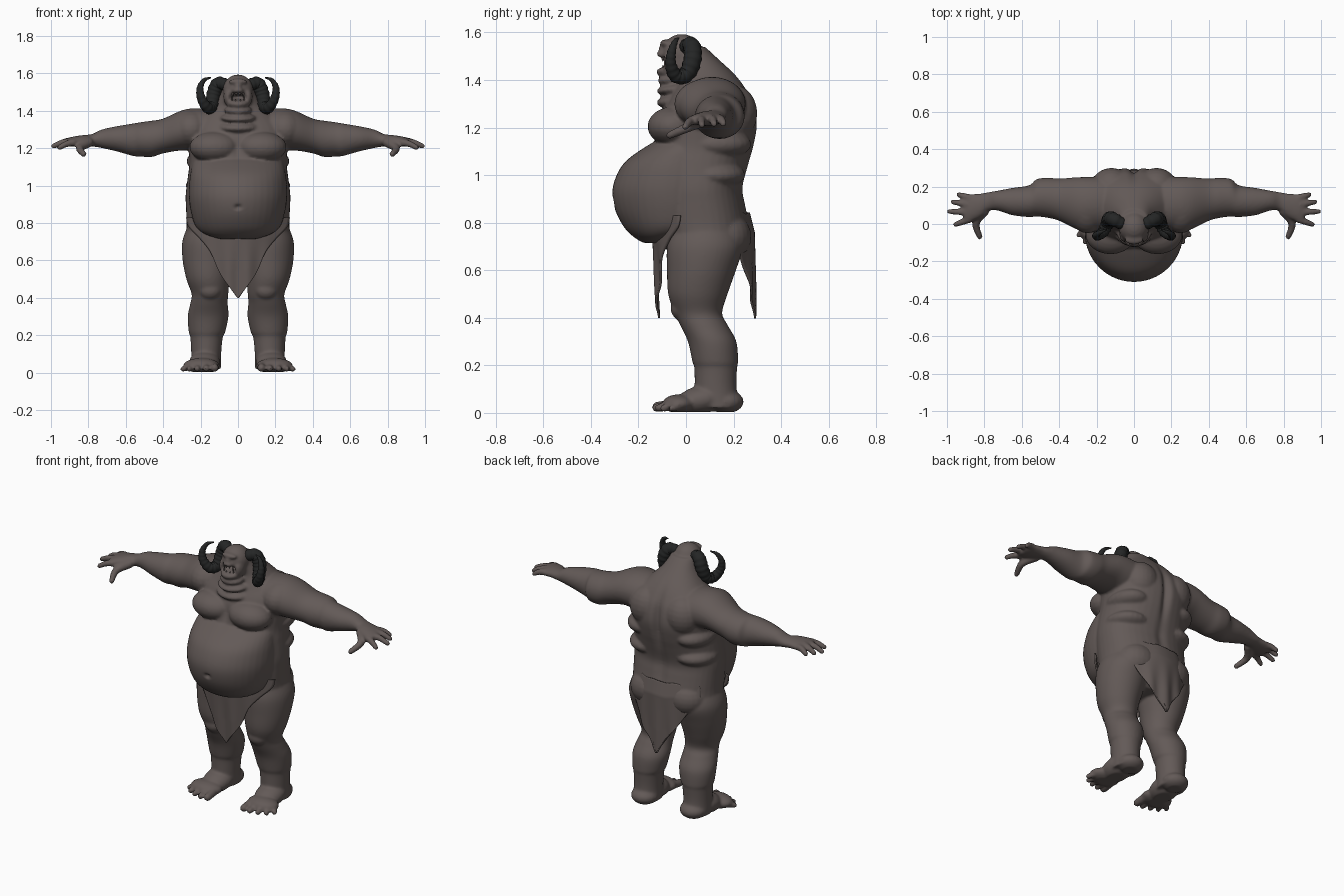
import bpy, bmesh, math
from mathutils import Vector, Matrix

if "Cube" in bpy.data.objects:
    bpy.data.objects.remove(bpy.data.objects["Cube"])


def material(name, col):
    m = bpy.data.materials.new(name)
    m.diffuse_color = (*col, 1)
    m.use_nodes = True
    m.node_tree.nodes["Principled BSDF"].inputs["Base Color"].default_value = m.diffuse_color
    return m


SKIN = material("brown_skin", (0.125, 0.102, 0.096))
HORN = material("dark_horn", (0.018, 0.019, 0.019))


def smooth_rows(rows, n):
    """Catmull-Rom interpolation through rows of numbers."""
    out = []
    for i in range(len(rows) - 1):
        p0, p1, p2 = rows[max(i - 1, 0)], rows[i], rows[i + 1]
        p3 = rows[min(i + 2, len(rows) - 1)]
        for k in range(n):
            t = k / n
            out.append([0.5 * (2 * b + (c - a) * t + (2 * a - 5 * b + 4 * c - d) * t * t
                               + (3 * b - a - 3 * c + d) * t ** 3)
                        for a, b, c, d in zip(p0, p1, p2, p3)])
    return out + [list(rows[-1])]


def loft(bm, axis, rows, side=1, power=2.0, seg=40):
    """Closed tube of ovals; row = (station, centre1, centre2, radius1, radius2)."""
    rings = []
    for t, c1, c2, r1, r2 in smooth_rows(rows, 5):
        ring = []
        for k in range(seg):
            a = 2 * math.pi * k / seg
            c, s = math.cos(a), math.sin(a)
            u = c1 + r1 * math.copysign(abs(c) ** (2 / power), c)
            v = c2 + r2 * math.copysign(abs(s) ** (2 / power), s)
            ring.append(bm.verts.new((u * side, v, t) if axis == "z" else (t * side, u, v)))
        rings.append(ring)
    for a, b in zip(rings, rings[1:]):
        for k in range(seg):
            bm.faces.new((a[k], a[(k + 1) % seg], b[(k + 1) % seg], b[k]))
    bm.faces.new(rings[0])
    bm.faces.new(rings[-1])


def blob(bm, pos, rad, side=1, rx=0.0, seg=24):
    m = (Matrix.Translation((pos[0] * side, pos[1], pos[2])) @ Matrix.Rotation(rx, 4, "X")
         @ Matrix.Diagonal((*rad, 1)))
    bmesh.ops.create_uvsphere(bm, u_segments=seg, v_segments=seg // 2, radius=1, matrix=m)


def digit(bm, pts, r0, r1, side):
    """Finger or toe: a chain of overlapping balls."""
    path = smooth_rows(pts, 8)
    for i, p in enumerate(path):
        r = r0 + (r1 - r0) * i / (len(path) - 1)
        blob(bm, p, (r, r, r), side, seg=12)


def finish(name, me, mat):
    ob = bpy.data.objects.new(name, me)
    bpy.context.collection.objects.link(ob)
    me.materials.clear()
    me.materials.append(mat)
    for p in me.polygons:
        p.use_smooth = True
        p.material_index = 0
    return ob


def apply_mods(ob):
    dg = bpy.context.evaluated_depsgraph_get()
    me = bpy.data.meshes.new_from_object(ob.evaluated_get(dg))
    name, mat = ob.name, ob.data.materials[0]
    bpy.data.objects.remove(ob)
    return finish(name, me, mat)


bm = bmesh.new()
# torso with hips, hunched back and neck
loft(bm, "z", [(.60, 0, .07, .14, .10), (.66, 0, .08, .24, .15), (.72, 0, .085, .275, .18),
               (.80, 0, .07, .275, .195), (.88, 0, .06, .278, .19), (.95, 0, .055, .28, .185),
               (1.05, 0, .06, .268, .205), (1.12, 0, .075, .26, .21), (1.21, 0, .09, .265, .21),
               (1.30, 0, .10, .265, .185), (1.36, 0, .10, .22, .155), (1.42, 0, .085, .15, .125),
               (1.48, 0, .045, .10, .10), (1.54, 0, .01, .075, .07)], power=2.25)
# belly
loft(bm, "z", [(.715, 0, -.12, .10, .06), (.74, 0, -.10, .175, .12), (.78, 0, -.06, .225, .20),
               (.85, 0, -.05, .25, .247), (.93, 0, -.05, .262, .26), (1.0, 0, -.04, .262, .252),
               (1.06, 0, -.03, .255, .222), (1.12, 0, 0, .24, .17), (1.16, 0, .02, .20, .12)])
# neck rolls, head, jaw, brow, nose
for y, z, rx, ry, rz in ((-.05, 1.405, .075, .07, .026), (-.035, 1.365, .098, .09, .026),
                         (-.02, 1.318, .115, .105, .034)):
    blob(bm, (0, y, z), (rx, ry, rz), rx=.15)
blob(bm, (0, -.018, 1.508), (.082, .085, .086))
blob(bm, (0, -.065, 1.438), (.062, .062, .03))
blob(bm, (0, -.085, 1.555), (.05, .025, .016))
blob(bm, (0, -.10, 1.506), (.03, .026, .018))
blob(bm, (0, -.096, 1.532), (.019, .019, .019))

for s in (1, -1):
    # chest, shoulder blades, side rolls, buttocks, cheeks
    blob(bm, (.125, -.055, 1.205), (.135, .107, .083), s)
    blob(bm, (.12, .20, 1.26), (.11, .10, .12), s)
    blob(bm, (.16, .13, 1.13), (.115, .145, .065), s)
    blob(bm, (.15, .11, 1.00), (.13, .14, .06), s)
    blob(bm, (.12, .16, .74), (.13, .115, .11), s)
    blob(bm, (.05, -.05, 1.475), (.028, .05, .05), s)
    # arm
    loft(bm, "x", [(.10, .11, 1.29, .14, .11), (.22, .11, 1.298, .142, .115),
                   (.30, .11, 1.295, .14, .107), (.40, .13, 1.265, .113, .093),
                   (.46, .14, 1.25, .107, .097), (.52, .14, 1.247, .10, .092),
                   (.56, .122, 1.245, .085, .087), (.65, .12, 1.25, .073, .067),
                   (.73, .125, 1.25, .053, .049), (.78, .12, 1.242, .05, .033),
                   (.82, .10, 1.24, .063, .031), (.88, .085, 1.235, .074, .027),
                   (.91, .08, 1.232, .068, .020)], s)
    blob(bm, (.25, .10, 1.30), (.11, .15, .108), s)
    # fingers and thumb
    for a, b in (((.88, .14, 1.237), (.938, .157, 1.217)), ((.89, .105, 1.24), (.968, .118, 1.215)),
                 ((.89, .063, 1.237), (.987, .067, 1.211)), ((.88, .025, 1.23), (.955, -.003, 1.203))):
        mid = ((a[0] + b[0]) / 2, (a[1] + b[1]) / 2, (a[2] + b[2]) / 2 + .006)
        digit(bm, [a, mid, b], .021, .0145, s)
    digit(bm, [(.80, .07, 1.23), (.845, .005, 1.20), (.825, -.068, 1.168)], .028, .016, s)
    # leg
    loft(bm, "z", [(.02, .17, .135, .08, .095), (.10, .17, .125, .08, .088),
                   (.19, .168, .125, .087, .09), (.215, .166, .123, .097, .096),
                   (.30, .16, .11, .109, .102), (.37, .155, .075, .10, .10),
                   (.42, .15, .052, .098, .10), (.50, .16, .05, .116, .125),
                   (.60, .16, .065, .136, .145), (.70, .16, .08, .138, .16),
                   (.78, .15, .08, .12, .14)], s)
    blob(bm, (.15, -.02, .44), (.06, .045, .05), s)
    # foot and toes
    blob(bm, (.168, .165, .047), (.08, .078, .05), s)
    blob(bm, (.178, .065, .055), (.083, .11, .06), s, rx=.2)
    blob(bm, (.195, -.03, .038), (.098, .07, .04), s)
    for a, b, r in (((.13, -.05, .035), (.125, -.122, .025), .026),
                    ((.168, -.06, .033), (.17, -.126, .022), .021),
                    ((.205, -.055, .032), (.218, -.115, .021), .020),
                    ((.238, -.045, .03), (.262, -.095, .02), .019),
                    ((.262, -.02, .03), (.294, -.06, .019), .018)):
        digit(bm, [a, b], r, r * .85, s)
bmesh.ops.recalc_face_normals(bm, faces=bm.faces)
me = bpy.data.meshes.new("body")
bm.to_mesh(me)
bm.free()
body = finish("body", me, SKIN)
mod = body.modifiers.new("fuse", "REMESH")
mod.mode, mod.voxel_size = "VOXEL", .0075
body = apply_mods(body)

# sculpted hollows: centre, falloff radii, push
DENTS = [((0, -.10, 1.473), (.034, .06, .018), (0, .055, 0)),      # open mouth
         ((0, -.305, .885), (.014, .05, .010), (0, .025, 0)),      # navel
         ((0, .30, 1.20), (.022, .12, .16), (0, -.03, 0)),         # spine
         ((0, .27, .90), (.03, .10, .10), (0, -.012, 0)),          # lower back
         ((0, -.15, 1.20), (.02, .08, .05), (0, .015, 0))]         # breastbone
for v in body.data.vertices:
    for c, r, push in DENTS:
        d = sum(((v.co[i] - c[i]) / r[i]) ** 2 for i in range(3))
        if d < 9:
            v.co += Vector(push) * math.exp(-d)
    v.co.z = max(v.co.z, .004)
mod = body.modifiers.new("soften", "SMOOTH")
mod.factor, mod.iterations = .5, 6
body = apply_mods(body)

# teeth and tusks
for x, z, h, up in ((.032, 1.452, .034, 1), (.013, 1.448, .018, 1), (.028, 1.492, .024, -1), (.01, 1.492, .016, -1)):
    for s in (1, -1):
        bm = bmesh.new()
        bmesh.ops.create_cone(bm, cap_ends=True, segments=10, radius1=.0065, radius2=.001, depth=h,
                              matrix=Matrix.Translation((x * s, -.102 + abs(x) * .4, z + up * h / 3))
                              @ Matrix.Rotation(0 if up > 0 else math.pi, 4, "X"))
        me = bpy.data.meshes.new("tooth")
        bm.to_mesh(me)
        bm.free()
        finish("tooth", me, SKIN)

# ribbed curling horns
HORN_PATH = [(.055, -.005, 1.535, .03), (.105, .022, 1.545, .036), (.13, .028, 1.49, .038),
             (.142, .003, 1.425, .035), (.165, -.042, 1.418, .030), (.195, -.064, 1.465, .024),
             (.203, -.06, 1.52, .018), (.182, -.045, 1.563, .011), (.145, -.03, 1.577, .003)]
for s in (1, -1):
    cu = bpy.data.curves.new("horn", "CURVE")
    cu.dimensions, cu.bevel_depth, cu.bevel_resolution, cu.use_fill_caps = "3D", 1, 5, True
    pts = smooth_rows(HORN_PATH, 10)
    sp = cu.splines.new("POLY")
    sp.points.add(len(pts) - 1)
    for i, (p, (x, y, z, r)) in enumerate(zip(sp.points, pts)):
        p.co = (x * s, y, z, 1)
        p.radius = r * (1 + .05 * math.cos(i * math.pi / 2))
    cu.materials.append(HORN)
    ob = bpy.data.objects.new("horn", cu)
    bpy.context.collection.objects.link(ob)
    apply_mods(ob)


# loincloth panels: (height, half width), middle y, direction of the curve round the hips
def panel(name, outline, y_of, ragged):
    bm = bmesh.new()
    n, grid = 40, []
    for z, w in smooth_rows(outline, 8):
        row = []
        for k in range(n + 1):
            u = 2 * k / n - 1
            drop = ragged * math.sin(u * 11) * abs(u)
            row.append(bm.verts.new((u * max(w, .003), y_of(u * w, z), z + drop)))
        grid.append(row)
    for a, b in zip(grid, grid[1:]):
        for k in range(n):
            bm.faces.new((a[k], b[k], b[k + 1], a[k + 1]))
    bmesh.ops.recalc_face_normals(bm, faces=bm.faces)
    me = bpy.data.meshes.new(name)
    bm.to_mesh(me)
    bm.free()
    ob = finish(name, me, SKIN)
    mod = ob.modifiers.new("thickness", "SOLIDIFY")
    mod.thickness, mod.offset = .009, 0
    apply_mods(ob)


def fold(x, z):
    return .006 * math.cos(x * 60) * min(1, max(0, (.75 - z) * 5))


panel("front_loincloth", [(.83, .275), (.78, .262), (.72, .205), (.65, .15), (.55, .105), (.48, .062),
                          (.43, .025), (.40, .003)],
      lambda x, z: -.138 + 1.5 * x * x + .06 * max(0, .72 - z) + fold(x, z), 0)
panel("back_loincloth", [(.84, .22), (.76, .235), (.70, .20), (.62, .15), (.54, .10), (.48, .05), (.41, .004)],
      lambda x, z: .285 - 1.7 * x * x - .25 * max(0, z - .76) + fold(x, z), .012)
